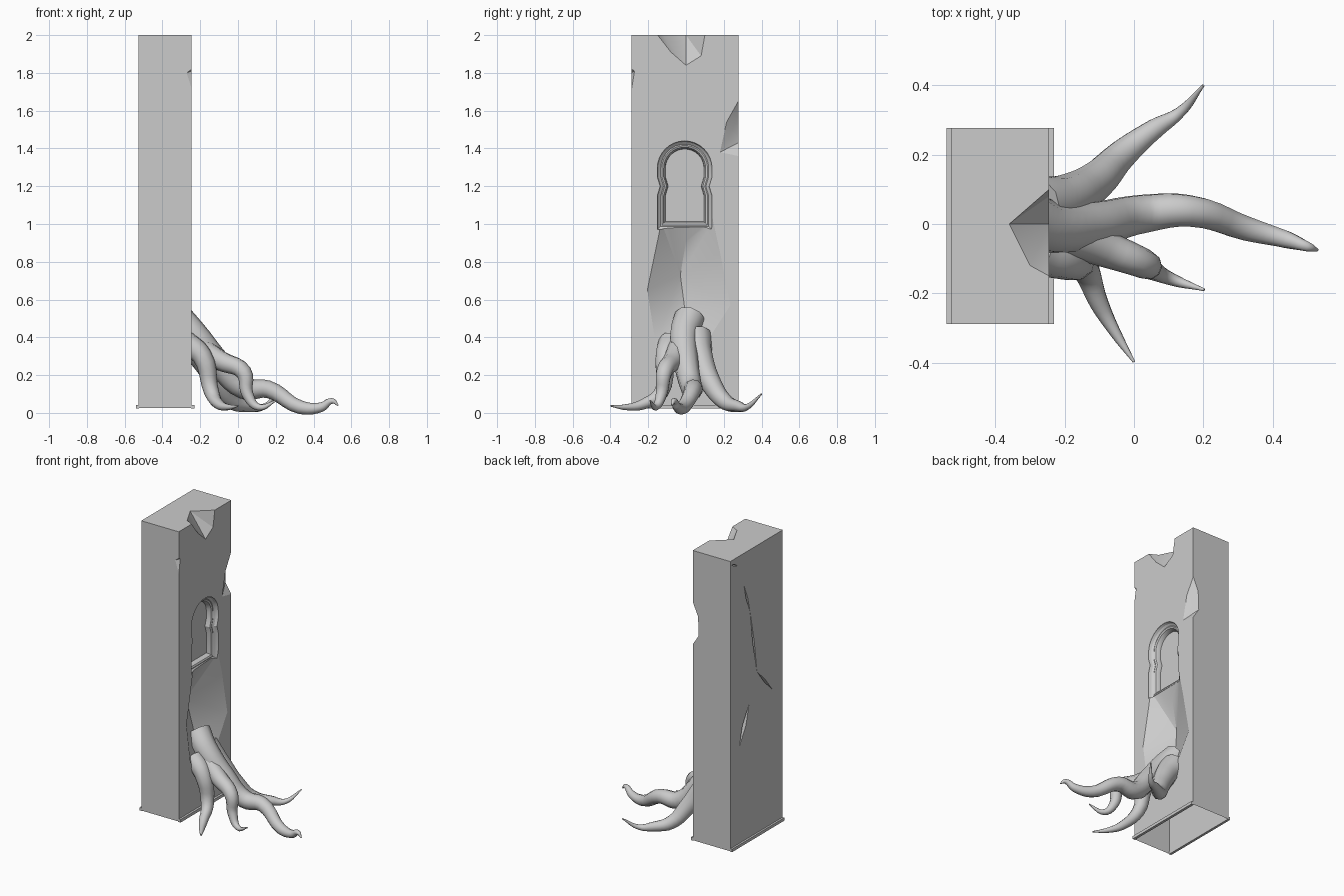
import bpy, bmesh, math
from mathutils import Vector

if "Cube" in bpy.data.objects:
    bpy.data.objects.remove(bpy.data.objects["Cube"])

FRONT, BACK = -0.245, -0.528      # wall planes of the pillar in x
Y0, Y1, TOP = -0.288, 0.277, 2.0


def mesh_object(name, bm):
    bmesh.ops.recalc_face_normals(bm, faces=bm.faces)
    me = bpy.data.meshes.new(name)
    bm.to_mesh(me)
    bm.free()
    ob = bpy.data.objects.new(name, me)
    bpy.context.collection.objects.link(ob)
    return ob


def box(name, x0, x1, z0, z1):
    bm = bmesh.new()
    bmesh.ops.create_cube(bm, size=1)
    for v in bm.verts:
        v.co = [l + (c + 0.5) * (h - l)
                for c, l, h in zip(v.co, (x0, Y0, z0), (x1, Y1, z1))]
    return mesh_object(name, bm)


def chip(name, rim, inner, out):
    """Hull cutter: points on the surface, deeper points, and the rim pushed out."""
    rim = [Vector(p) for p in rim]
    bm = bmesh.new()
    for p in rim + [p + Vector(out) for p in rim] + [Vector(p) for p in inner]:
        bm.verts.new(p)
    bmesh.ops.convex_hull(bm, input=bm.verts)
    bmesh.ops.delete(bm, geom=[v for v in bm.verts if not v.link_faces],
                     context='VERTS')
    return mesh_object(name, bm)


def on_front(*pts):
    return [(FRONT, y, z) for y, z in pts]


def niche():
    """Keyhole-like arch, stepped inwards as a rounded moulding."""
    R, spring = 0.145, 1.295
    steps = [(-0.1, 0), (0.004, 0), (0.017, 0.006), (0.027, 0.018), (0.025, 0.024),
             (0.03, 0.034), (0.043, 0.041), (0.06, 0.043)]
    bm, rings = bmesh.new(), []
    for depth, d in steps:
        side = [(R - d, 0.97 + d), (R - d, 1.15), (R - d - 0.015, 1.2), (R - d, 1.25)]
        arc = [((R - d) * math.cos(math.pi * i / 16),
                spring + (R - d) * math.sin(math.pi * i / 16)) for i in range(17)]
        loop = side + arc + [(-w, z) for w, z in reversed(side)]
        rings.append([bm.verts.new((FRONT - depth, y - 0.007, z)) for y, z in loop])
    n = len(rings[0])
    for a, b in zip(rings, rings[1:]):
        for i in range(n):
            j = (i + 1) % n
            bm.faces.new((a[i], a[j], b[j], b[i]))
    bm.faces.new(rings[0])
    bm.faces.new(rings[-1])
    return mesh_object("niche_cutter", bm)


def crack(name, a, b, w):
    """Thin V-shaped slit in the back wall between two (y, z) points."""
    (ya, za), (yb, zb) = a, b
    ym, zm = (ya + yb) / 2, (za + zb) / 2
    s = Vector((zb - za, ya - yb)).normalized() * w
    rim = [(BACK, ya, za), (BACK, yb, zb), (BACK, ym + s.x, zm + s.y),
           (BACK, ym - s.x, zm - s.y)]
    return chip(name, rim, [(BACK + 0.025, ym, zm)], (-0.05, 0, 0))


def volume(me):
    bm = bmesh.new()
    bm.from_mesh(me)
    v = bm.calc_volume()
    bm.free()
    return v


def carve(ob, cutter):
    """Subtract the cutter, using the first solver that gives a sound solid."""
    cutter.hide_render = True
    before = volume(ob.data)
    for solver in ('EXACT', 'MANIFOLD', 'FLOAT'):
        m = ob.modifiers.new("carve", 'BOOLEAN')
        m.object, m.operation, m.solver = cutter, 'DIFFERENCE', solver
        bpy.context.view_layer.update()
        deps = bpy.context.evaluated_depsgraph_get()
        me = bpy.data.meshes.new_from_object(ob.evaluated_get(deps))
        ob.modifiers.remove(m)
        if 0.85 * before < volume(me) < before and len(me.polygons) > 5:
            ob.data = me
            break
    bpy.data.objects.remove(cutter)


# pillar and everything broken out of it
pillar = box("pillar", BACK, FRONT, 0.025, TOP)
cutters = [
    niche(),
    chip("breach_cutter",
         on_front((-0.13, 1.01), (0.14, 1.03), (0.18, 0.85), (0.235, 0.57),
                  (0.08, 0.33), (-0.16, 0.36), (-0.205, 0.65)),
         [(-0.31, 0, 0.91), (-0.37, -0.03, 0.73), (-0.33, 0, 0.5)], (0.1, 0, 0)),
    chip("top_chip_cutter",
         on_front((-0.15, TOP), (-0.08, 1.91), (0, 1.84), (0.08, 1.89), (0.1, TOP)),
         [(-0.36, 0, TOP), (-0.36, 0, 2.1), (-0.3, -0.12, TOP)], (0.1, 0, 0.11)),
    chip("side_chip_cutter",
         on_front((Y1, 1.65), (0.215, 1.54), (0.18, 1.38), (Y1, 1.36))
         + [(-0.285, Y1, 1.56), (-0.29, Y1, 1.43)], [], (0.06, 0.06, 0)),
    chip("small_chip_cutter",
         on_front((Y0, 1.82), (-0.272, 1.81), (Y0, 1.715)) + [(-0.272, Y0, 1.8)],
         [], (0.05, -0.05, 0)),
    crack("crack_top_cutter", (0.26, 1.97), (0.20, 1.94), 0.008),
    crack("crack_low_cutter", (0.075, 0.95), (0.18, 0.70), 0.02)]
path = [(0.13, 1.78), (0.065, 1.58), (-0.01, 1.14), (-0.18, 0.95)]
cutters += [crack(f"crack_cutter_{i}", a, b, 0.008)
            for i, (a, b) in enumerate(zip(path, path[1:]))]
for c in cutters:
    carve(pillar, c)

# open underside
bm = bmesh.new()
bm.from_mesh(pillar.data)
low = [f for f in bm.faces if f.normal.z < -0.9 and f.calc_center_median().z < 0.03]
bmesh.ops.delete(bm, geom=low, context='FACES')
bm.to_mesh(pillar.data)
bm.free()

# base lips along the front and back walls
box("base_lip_front", FRONT - 0.004, FRONT + 0.014, 0.022, 0.042)
box("base_lip_back", BACK - 0.013, BACK + 0.004, 0.022, 0.042)


def smooth(ob, degrees):
    bpy.ops.object.select_all(action='DESELECT')
    ob.select_set(True)
    bpy.context.view_layer.objects.active = ob
    if ob.type == 'CURVE':
        bpy.ops.object.convert(target='MESH')
    bpy.ops.object.shade_smooth_by_angle(angle=math.radians(degrees))


def root(name, radius, power, *pts):
    """Root swept along a smooth path, tapering to a point by rule."""
    cu = bpy.data.curves.new(name, 'CURVE')
    cu.dimensions, cu.bevel_depth, cu.bevel_resolution = '3D', 1.0, 3
    cu.resolution_u, cu.use_fill_caps = 5, True
    sp = cu.splines.new('BEZIER')
    sp.bezier_points.add(len(pts) - 1)
    for i, (bp, co) in enumerate(zip(sp.bezier_points, pts)):
        t = i / (len(pts) - 1)
        bp.co, bp.radius = co, radius * (1 - t ** power) + 0.004
        bp.handle_left_type = bp.handle_right_type = 'AUTO'
    ob = bpy.data.objects.new(name, cu)
    bpy.context.collection.objects.link(ob)
    smooth(ob, 50)


# roots spilling from the breach
root("root_long", 0.08, 1.1, (-.32, .02, .5), (-.24, -.01, .42), (-.11, 0, .27),
     (.03, .03, .13), (.16, .038, .125), (.33, -.015, .03), (.44, -.045, .03),
     (.5, -.065, .063), (.53, -.075, .04))
root("root_bent", 0.056, 1.3, (-.22, -.03, .36), (-.09, -.07, .275),
     (.03, -.115, .215), (.05, -.13, .1), (.11, -.16, .03), (.203, -.19, .066))
root("root_left", 0.085, 0.9, (-.28, .05, .4), (-.2, .07, .31), (-.11, .125, .17),
     (-.03, .205, .06), (.06, .275, .035), (.13, .32, .03), (.2, .4, .1))
root("root_right", 0.064, 0.9, (-.28, -.08, .37), (-.19, -.11, .3),
     (-.14, -.13, .11), (-.1, -.23, .045), (-.05, -.32, .03), (0, -.398, .037))
smooth(pillar, 22)
